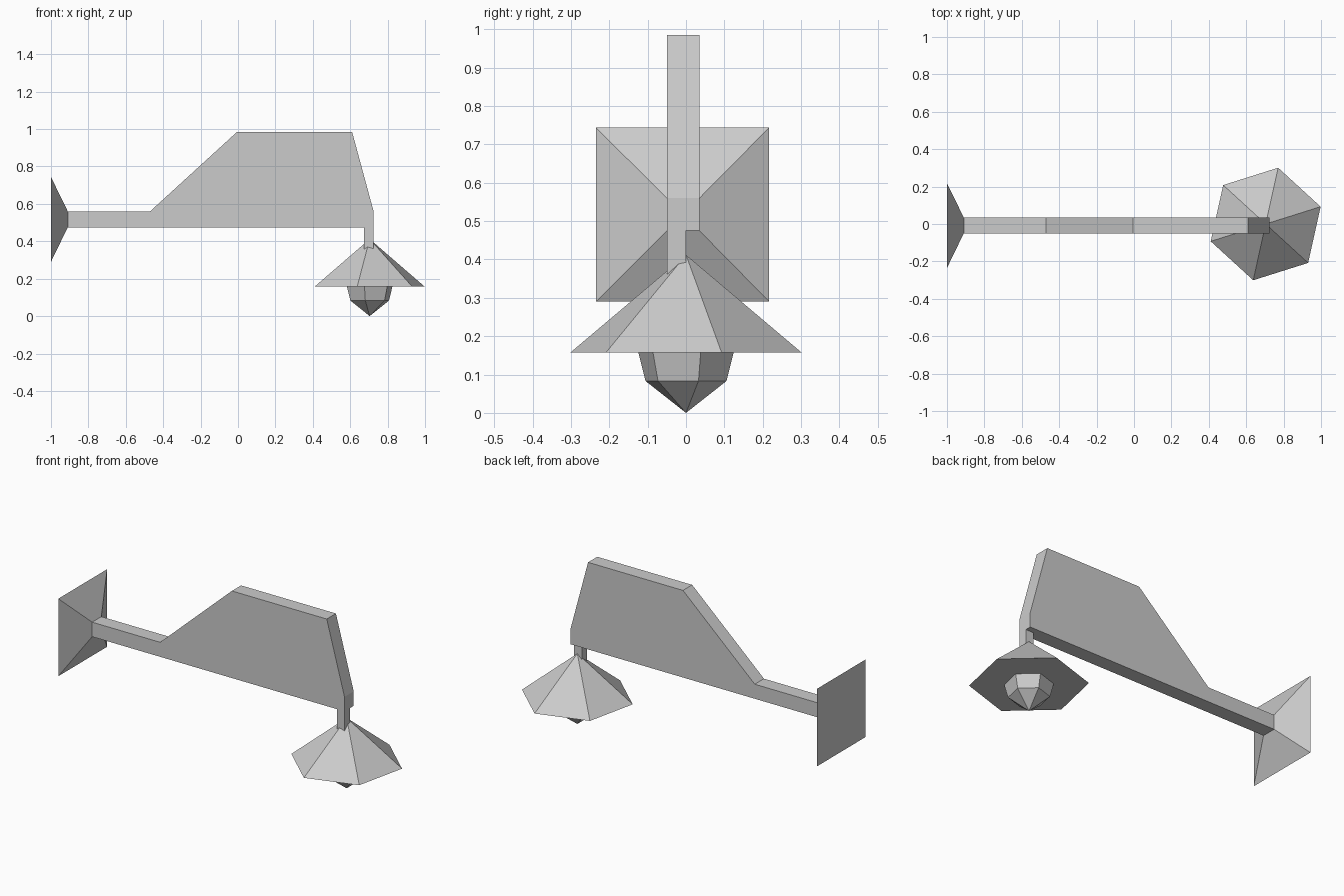
import bpy, bmesh
from math import cos, sin, radians

cube = bpy.data.objects.get("Cube")
if cube:
    bpy.data.objects.remove(cube, do_unlink=True)

grey = bpy.data.materials.new("light grey")
grey.use_nodes = True
grey.diffuse_color = (0.6, 0.6, 0.6, 1)
grey.node_tree.nodes["Principled BSDF"].inputs["Base Color"].default_value = (0.6, 0.6, 0.6, 1)

FRONT, BACK = -0.05, 0.035            # faces of the arm
LOW, HIGH = 0.475, 0.56               # slim part of the arm
LAMP_X, LAMP_TURN = 0.704, 17.5


def loft(name, rings):
    """Join rings of equal point count and cap both ends; a final single point makes a tip."""
    bm = bmesh.new()
    loops = [[bm.verts.new(p) for p in ring] for ring in rings]
    for a, b in zip(loops, loops[1:]):
        n = len(a)
        for i in range(n):
            j = (i + 1) % n
            bm.faces.new((a[i], a[j], b[0]) if len(b) == 1 else (a[i], a[j], b[j], b[i]))
    for end in (loops[0], loops[-1]):
        if len(end) > 2:
            bm.faces.new(end)
    bmesh.ops.recalc_face_normals(bm, faces=bm.faces)
    mesh = bpy.data.meshes.new(name)
    bm.to_mesh(mesh)
    bm.free()
    mesh.materials.append(grey)
    obj = bpy.data.objects.new(name, mesh)
    bpy.context.collection.objects.link(obj)
    return obj


def hexagon(radius, z):
    angles = [radians(LAMP_TURN + 60 * k) for k in range(6)]
    return [(LAMP_X + radius * cos(a), radius * sin(a), z) for a in angles]


def wall_ring(x, y0, y1, z0, z1):
    return [(x, y0, z0), (x, y1, z0), (x, y1, z1), (x, y0, z1)]


# Arm with the raised panel, cut from one flat profile
profile = [(-0.91, LOW), (0.725, LOW), (0.725, HIGH), (0.61, 0.985),
           (-0.005, 0.985), (-0.47, HIGH), (-0.91, HIGH)]
loft("arm", [[(x, y, z) for x, z in profile] for y in (FRONT, BACK)])

# Flared wall mount
loft("wall_mount", [wall_ring(-1, -0.235, 0.217, 0.29, 0.744),
                    wall_ring(-0.91, FRONT, BACK, LOW, HIGH)])

# Short post at the front corner of the arm
loft("lamp_post", [wall_ring(x, FRONT, 0, 0.35, LOW) for x in (0.675, 0.725)])

# Six-sided shade and bulb
loft("lamp_shade", [hexagon(0.308, 0.158), [(LAMP_X, 0, 0.412)]])
loft("bulb", [hexagon(0.128, 0.16), hexagon(0.108, 0.083), [(LAMP_X, 0, 0)]])
